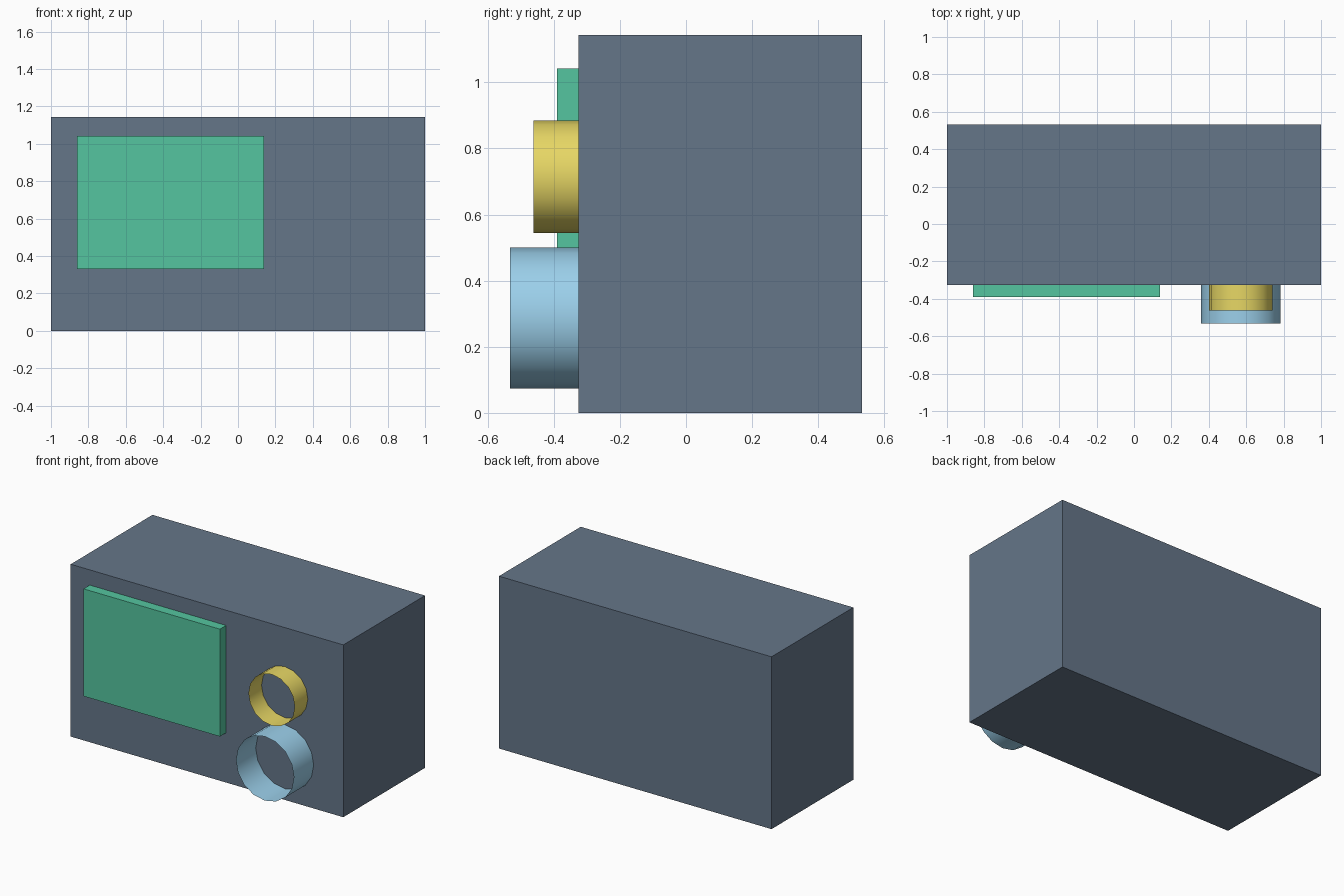
import bpy
import math

if "Cube" in bpy.data.objects:
    bpy.data.objects.remove(bpy.data.objects["Cube"])


def paint(obj, color):
    mat = bpy.data.materials.new(obj.name + "_color")
    mat.diffuse_color = (*color, 1)
    mat.use_nodes = True
    mat.node_tree.nodes["Principled BSDF"].inputs["Base Color"].default_value = mat.diffuse_color
    obj.data.materials.append(mat)


def box(name, lo, hi, color):
    bpy.ops.mesh.primitive_cube_add(size=1, location=[(a + b) / 2 for a, b in zip(lo, hi)])
    obj = bpy.context.object
    obj.name = name
    obj.scale = [b - a for a, b in zip(lo, hi)]
    bpy.ops.object.transform_apply(location=False, rotation=False, scale=True)
    paint(obj, color)


def open_tube(name, x, z, radius, y_front, y_back, color, sides=16):
    bpy.ops.mesh.primitive_cylinder_add(
        vertices=sides, radius=radius, depth=y_back - y_front, end_fill_type='NOTHING',
        location=(x, (y_front + y_back) / 2, z), rotation=(math.pi / 2, 0, 0))
    obj = bpy.context.object
    obj.name = name
    bpy.ops.object.shade_smooth_by_angle(angle=math.radians(40))
    paint(obj, color)


FACE = -0.325  # front plane of the cabinet

# Cabinet and raised front panel
box("cabinet", (-1, FACE, 0), (1, 0.532, 1.143), (0.13, 0.18, 0.25))
box("front_panel", (-0.86, -0.39, 0.33), (0.14, FACE + 0.01, 1.042), (0.09, 0.56, 0.35))

# Open, thin-walled rings on the front
open_tube("upper_ring", 0.57, 0.715, 0.17, -0.462, FACE + 0.01, (0.8, 0.68, 0.13))
open_tube("lower_ring", 0.57, 0.287, 0.213, -0.532, FACE + 0.01, (0.33, 0.63, 0.83))
